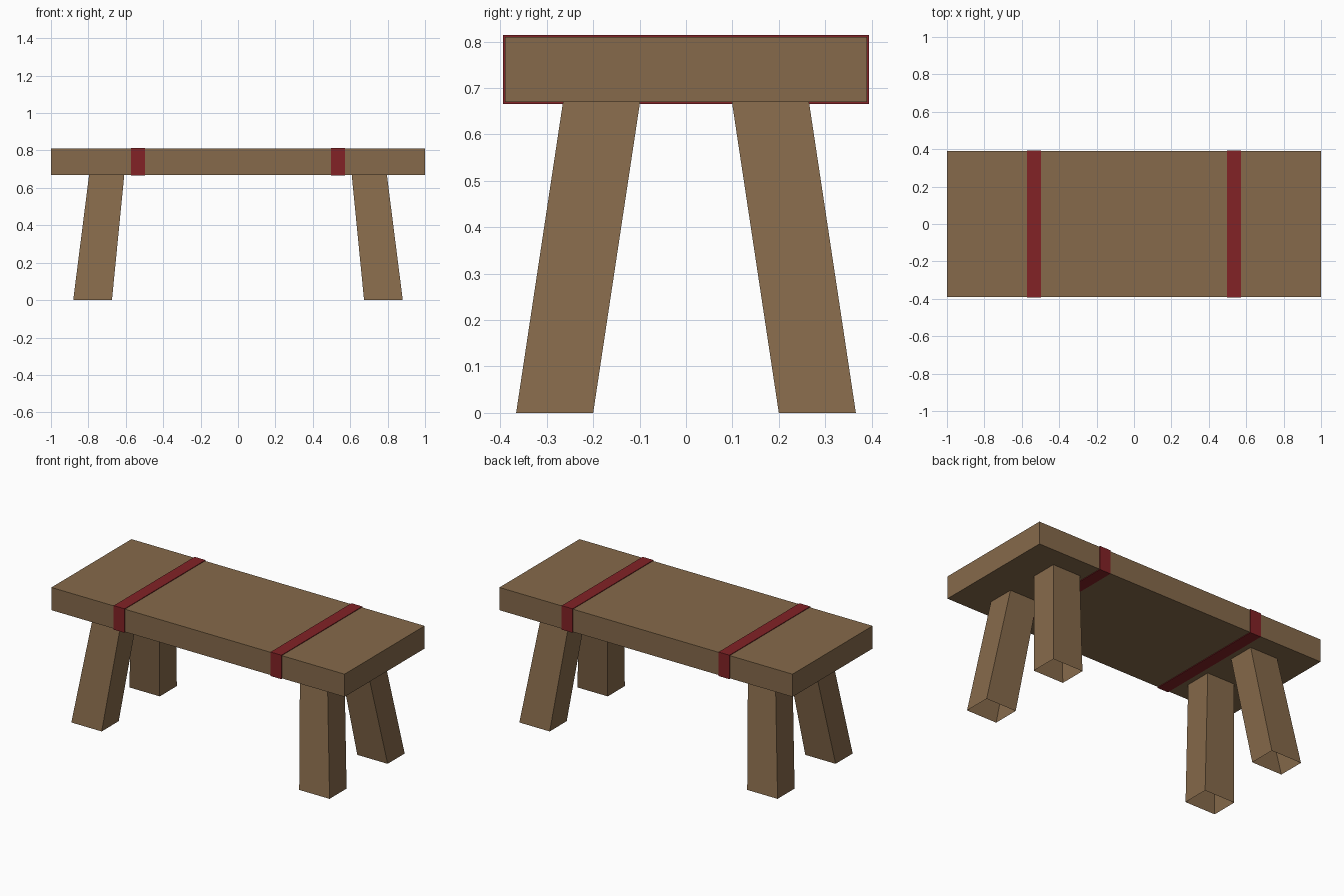
import bpy
import bmesh

if "Cube" in bpy.data.objects:
    bpy.data.objects.remove(bpy.data.objects["Cube"])


def material(name, color):
    m = bpy.data.materials.new(name)
    m.diffuse_color = (*color, 1)
    m.use_nodes = True
    m.node_tree.nodes["Principled BSDF"].inputs["Base Color"].default_value = m.diffuse_color
    return m


wood = material("brown wood", (0.239, 0.144, 0.070))
red = material("dark red", (0.225, 0.016, 0.019))


def prism(name, bottom, top, mat, skip=()):
    """Six-sided block between two (x0, x1, y0, y1, z) rectangles."""
    bm = bmesh.new()
    rings = []
    for x0, x1, y0, y1, z in (bottom, top):
        rings.append([bm.verts.new((x, y, z)) for x, y in
                      ((x0, y0), (x1, y0), (x1, y1), (x0, y1))])
    low, high = rings
    for i in range(4):
        j = (i + 1) % 4
        bm.faces.new((low[i], low[j], high[j], high[i]))
    if "bottom" not in skip:
        bm.faces.new(low[::-1])
    if "top" not in skip:
        bm.faces.new(high)
    mesh = bpy.data.meshes.new(name)
    bm.to_mesh(mesh)
    bm.free()
    mesh.materials.append(mat)
    obj = bpy.data.objects.new(name, mesh)
    bpy.context.collection.objects.link(obj)
    return obj


# Seat plank
prism("seat", (-1, 1, -0.39, 0.39, 0.67), (-1, 1, -0.39, 0.39, 0.81), wood)

# Painted bands wrapped round the seat
for side, x0, x1 in (("left", -0.572, -0.498), ("right", 0.498, 0.572)):
    prism(side + "_band", (x0, x1, -0.394, 0.394, 0.666),
          (x0, x1, -0.394, 0.394, 0.814), red)

# Splayed legs, open underneath
for xs, xname in ((-1, "left"), (1, "right")):
    for ys, yname in ((-1, "front"), (1, "back")):
        def rect(xa, xb, ya, yb, z):
            return (*sorted((xs * xa, xs * xb)), *sorted((ys * ya, ys * yb)), z)
        prism(f"{yname}_{xname}_leg", rect(0.674, 0.881, 0.20, 0.366, 0),
              rect(0.608, 0.796, 0.099, 0.265, 0.67), wood, ("bottom", "top"))
